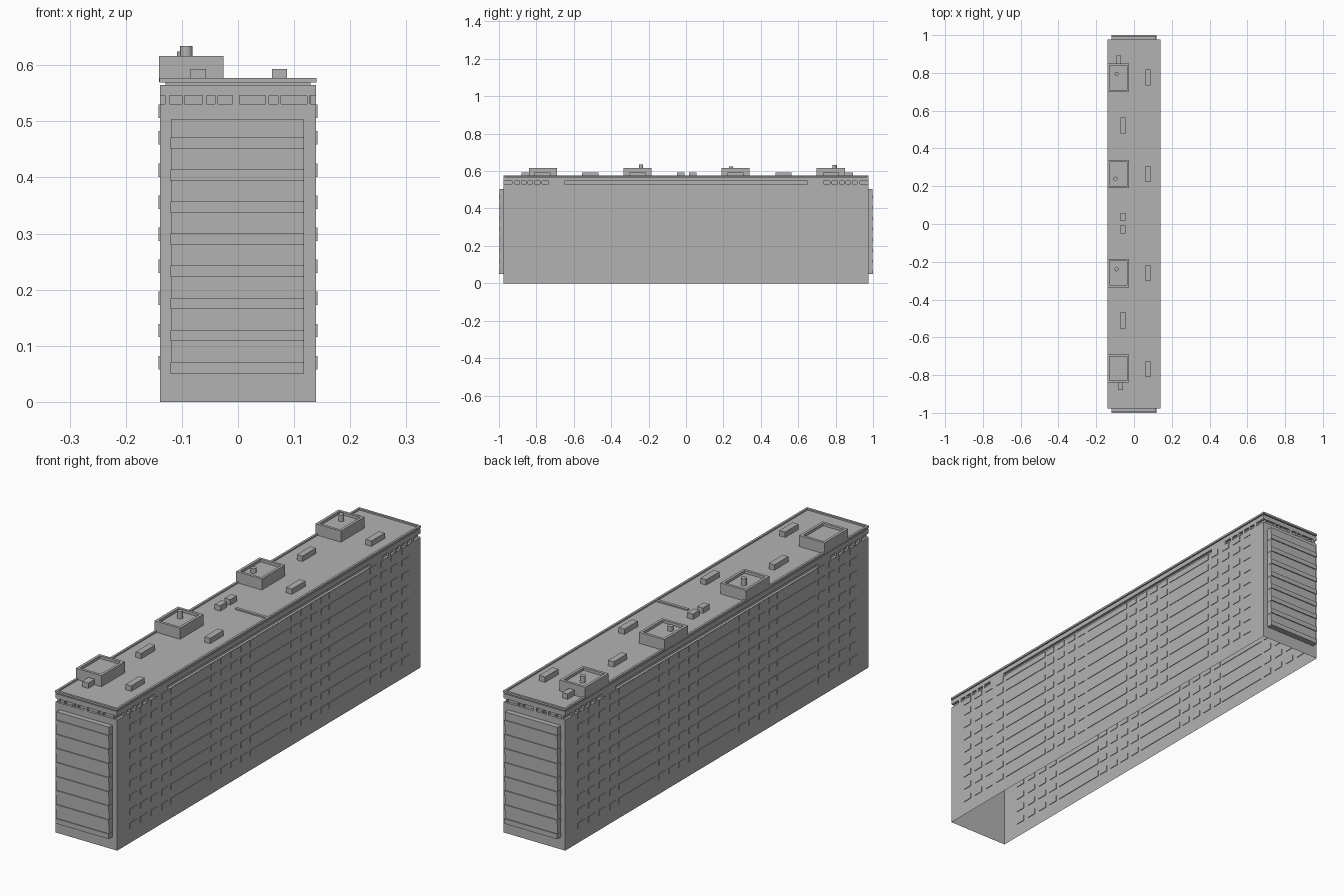
import bpy
import bmesh
from mathutils import Matrix, Vector

cube = bpy.data.objects.get("Cube")
if cube:
    bpy.data.objects.remove(cube, do_unlink=True)

# One plain concrete colour
concrete = bpy.data.materials.new("concrete_grey")
concrete.use_nodes = True
GREY = (0.45, 0.45, 0.45, 1)
concrete.diffuse_color = GREY
concrete.node_tree.nodes["Principled BSDF"].inputs["Base Color"].default_value = GREY


def add_box(bm, x, y, z, open_bottom=False):
    """Box from (low, high) ranges on each axis."""
    spans = (x, y, z)
    centre = Vector([(r[0] + r[1]) / 2 for r in spans])
    size = Vector([r[1] - r[0] for r in spans])
    matrix = Matrix.Translation(centre) @ Matrix.Diagonal(size).to_4x4()
    made = bmesh.ops.create_cube(bm, size=1, matrix=matrix)
    if open_bottom:
        faces = {f for v in made["verts"] for f in v.link_faces}
        base = [f for f in faces if f.calc_center_median().z < z[0] + 0.001]
        bmesh.ops.delete(bm, geom=base, context="FACES_ONLY")


def add_frame(bm, x, y, z, t):
    """Rectangular rim of thickness t."""
    for xs in ((x[0], x[0] + t), (x[1] - t, x[1])):
        add_box(bm, xs, y, z)
    for ys in ((y[0], y[0] + t), (y[1] - t, y[1])):
        add_box(bm, (x[0] + t, x[1] - t), ys, z)


def around(c, w):
    return (c - w / 2, c + w / 2)


def finish(name, bm):
    mesh = bpy.data.meshes.new(name)
    bm.to_mesh(mesh)
    bm.free()
    mesh.materials.append(concrete)
    obj = bpy.data.objects.new(name, mesh)
    bpy.context.collection.objects.link(obj)


def boxes(name, items):
    bm = bmesh.new()
    for item in items:
        add_box(bm, *item)
    finish(name, bm)


W, L = 0.139, 0.975
DEEP = 0.01
FRIEZE = (0.531, 0.546)
EAVE = 0.565
FLOOR = 0.0572

# Hollow main block, open underneath
boxes("main_walls", [((-W, W), (-L, L), (0, FRIEZE[0]), True)])

# Recessed frieze core and the beam above it
boxes("frieze_core", [((DEEP - W, W - DEEP), (DEEP - L, L - DEEP), FRIEZE)])
boxes("frieze_beam", [((-W, W), (-L, L), (FRIEZE[1], EAVE))])

# Piers between the frieze openings, end walls then long walls
end_piers = [(-.13, -.122), (-.1, -.095), (-.063, -.056), (-.041, -.036),
             (-.01, .003), (.049, .055), (.071, .077), (.123, .128)]
side_piers = [(.65, .735), (.77, .78), (.81, .82), (.845, .855), (.88, .89), (.915, .93)]
piers = []
for s in (-1, 1):
    ends = sorted((s * L, s * (L - DEEP)))
    piers += [(p, ends, FRIEZE) for p in end_piers]
    walls = sorted((s * W, s * (W - DEEP)))
    for m in (-1, 1):
        piers += [(walls, sorted((m * a, m * b)), FRIEZE) for a, b in side_piers]
boxes("frieze_piers", piers)

# Shadow gap, roof deck and low parapet
ROOF_X, ROOF_Y = (-0.14, 0.14), (-L - 0.002, L + 0.002)
boxes("roof_neck", [((DEEP - W, W - DEEP), (DEEP - L, L - DEEP), (EAVE, 0.569))])
boxes("roof_deck", [(ROOF_X, ROOF_Y, (0.569, 0.571))])
bm = bmesh.new()
add_frame(bm, ROOF_X, ROOF_Y, (0.571, 0.577), 0.009)
add_box(bm, (-0.01, 0.131), around(0, 0.012), (0.571, 0.576))
finish("parapet", bm)

# Windows and long balcony fronts on both long walls
rows = [0.07 + FLOOR * i for i in range(8)] + [0.518]
window_columns = [0.16, 0.225, 0.29, 0.355, 0.67, 0.738, 0.806, 0.874]
windows, balconies = [], []
for s in (-1, 1):
    plate = around(s * W, 0.005)
    for z in rows:
        for m in (-1, 1):
            windows += [(plate, around(m * c, 0.042), around(z, 0.024)) for c in window_columns]
        balconies += [(plate, around(c, 0.245), around(z, 0.024)) for c in (-0.51, 0, 0.51)]
boxes("windows", windows)
boxes("long_balconies", balconies)

# Stacked balconies on the two ends
stack, ledges = [], []
for s in (-1, 1):
    stack.append(((-0.119, 0.117), sorted((s * L, s * 0.996)), (0.051, 0.504)))
    for i in range(8):
        z = 0.051 + FLOOR * i
        ledges.append(((-0.12, 0.118), sorted((s * L, s)), (z, z + 0.02)))
boxes("end_balcony_glazing", stack)
boxes("end_balcony_ledges", ledges)

# Stair towers with sunken tops
bm = bmesh.new()
for y in (-0.765, -0.26, 0.265, 0.774):
    tx, ty = (-0.141, -0.026), around(y, 0.15)
    add_box(bm, tx, ty, (0.57, 0.605))
    add_frame(bm, tx, ty, (0.605, 0.616), 0.011)
finish("stair_towers", bm)

# Vent pipes on three of the towers
bm = bmesh.new()
for x, y, top in ((-0.092, -0.24, 0.634), (-0.098, 0.24, 0.624), (-0.092, 0.795, 0.632)):
    bmesh.ops.create_cone(bm, cap_ends=True, segments=12, radius1=0.011, radius2=0.011,
                          depth=top - 0.6, matrix=Matrix.Translation((x, y, (top + 0.6) / 2)))
finish("vent_pipes", bm)

# Low boxes on the roof
ROOF_BOX = (0.57, 0.593)
boxes("roof_vents_left", [(around(0.074, 0.026), around(y, 0.086), ROOF_BOX)
                          for y in (-0.767, -0.26, 0.265, 0.776)])
boxes("roof_vents_middle", [(around(-0.058, 0.025), around(y, w), ROOF_BOX)
                            for y, w in ((-0.512, 0.09), (-0.028, 0.042), (0.036, 0.042), (0.522, 0.086))])
boxes("tower_annexes", [((-0.085, -0.057), (-0.88, -0.838), ROOF_BOX),
                        ((-0.092, -0.068), (0.847, 0.892), ROOF_BOX)])
